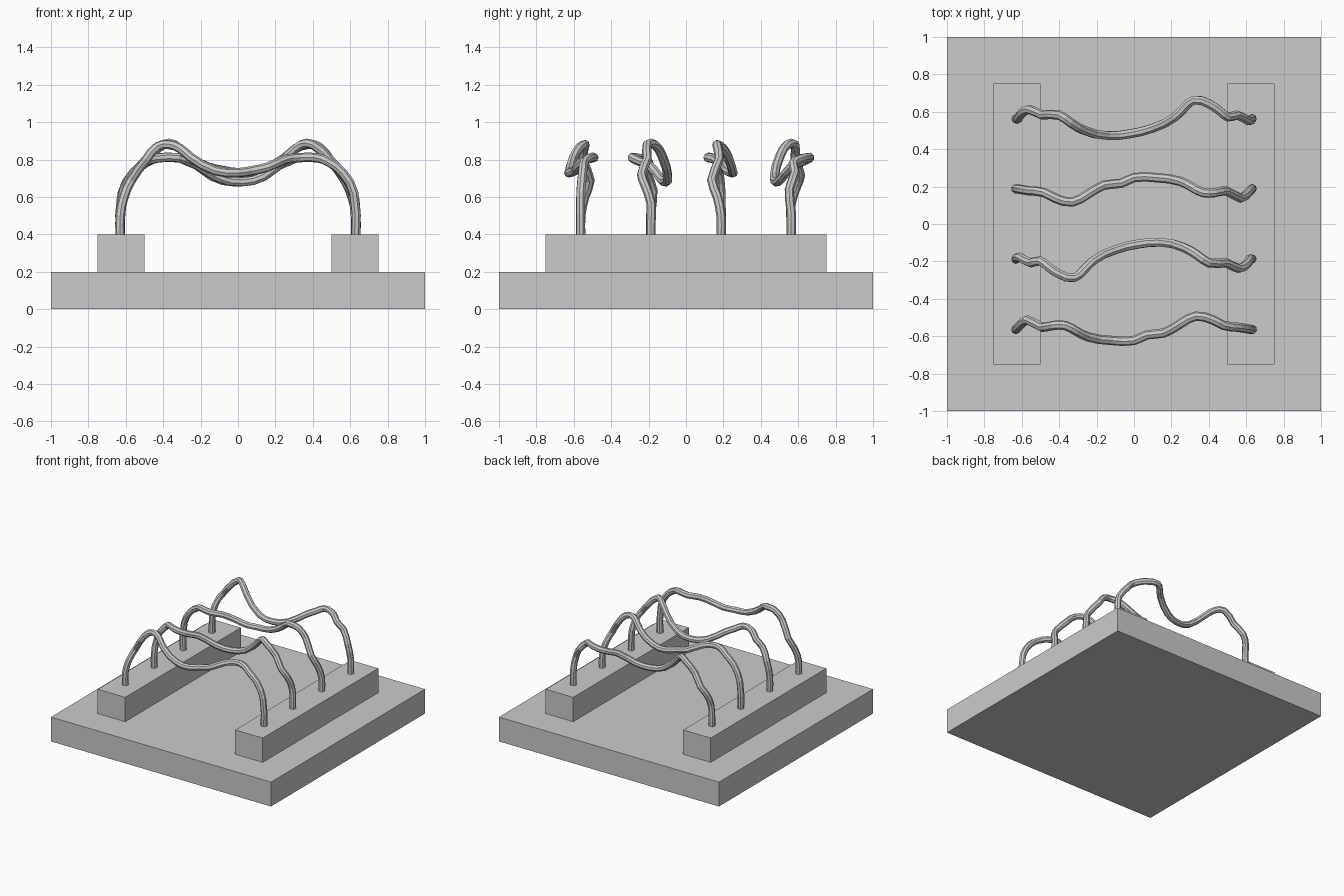
import bpy
import math

default_cube = bpy.data.objects.get("Cube")
if default_cube:
    bpy.data.objects.remove(default_cube, do_unlink=True)

# One plain grey for every part
grey = bpy.data.materials.new("plain_grey")
grey.use_nodes = True
grey_value = (0.6, 0.6, 0.6, 1)
grey.diffuse_color = grey_value
shader = next(n for n in grey.node_tree.nodes if n.type == 'BSDF_PRINCIPLED')
shader.inputs["Base Color"].default_value = grey_value


def add_block(name, centre, size):
    """Plain box given by its centre and full dimensions."""
    bpy.ops.mesh.primitive_cube_add(size=1, location=centre)
    block = bpy.context.active_object
    block.name = name
    block.scale = size
    bpy.ops.object.transform_apply(location=False, rotation=False, scale=True)
    block.data.materials.append(grey)
    return block


def make_rod_mesh(name, path):
    """Sweep an eight-sided section along a smooth path and return the mesh."""
    curve = bpy.data.curves.new(name + "_path", 'CURVE')
    curve.dimensions = '3D'
    curve.bevel_depth = 0.025
    curve.bevel_resolution = 2
    curve.resolution_u = 2
    curve.use_fill_caps = True
    spline = curve.splines.new('BEZIER')
    spline.bezier_points.add(len(path) - 1)
    for point, position in zip(spline.bezier_points, path):
        point.co = position
        point.handle_left_type = point.handle_right_type = 'AUTO'
    holder = bpy.data.objects.new(name + "_holder", curve)
    bpy.context.collection.objects.link(holder)
    bpy.context.view_layer.update()
    graph = bpy.context.evaluated_depsgraph_get()
    mesh = bpy.data.meshes.new_from_object(holder.evaluated_get(graph))
    bpy.data.objects.remove(holder, do_unlink=True)
    mesh.name = name
    mesh.materials.clear()
    mesh.materials.append(grey)
    for face in mesh.polygons:
        face.use_smooth = False
        face.material_index = 0
    return mesh


def place_rod(name, mesh, y, turned):
    """Stand a rod across the rails, optionally turned end for end."""
    rod = bpy.data.objects.new(name, mesh)
    rod.location.y = y
    rod.rotation_euler.z = math.pi if turned else 0
    bpy.context.collection.objects.link(rod)


# Base slab and the two rails
add_block("base_slab", (0, 0, 0.1), (2, 2, 0.2))
for side, sign in (("left", 1), ("right", -1)):
    add_block(side + "_rail", (sign * 0.625, 0, 0.3), (0.25, 1.5, 0.2))

# Bent rod with the deep sag
deep_path = [
    (-.63, 0, .39), (-.63, 0, .46), (-.62, 0, .57), (-.6, .03, .66),
    (-.56, .05, .72), (-.49, .02, .8), (-.4, .02, .88), (-.34, -.02, .88),
    (-.27, -.06, .82), (-.14, -.09, .71), (-.02, -.08, .68), (.1, -.05, .7),
    (.22, .01, .77), (.27, .06, .79), (.32, .1, .81), (.4, .08, .81),
    (.46, .04, .8), (.5, .01, .78), (.55, .02, .73), (.61, -.01, .64),
    (.63, 0, .52), (.63, 0, .39)]

# Bent rod with the shallow sag
shallow_path = [
    (-.63, 0, .39), (-.63, 0, .5), (-.61, .02, .6), (-.57, .05, .69),
    (-.49, .01, .8), (-.43, .02, .87), (-.37, .02, .88), (-.31, -.01, .86),
    (-.25, -.04, .81), (-.12, -.06, .74), (0, -.06, .73), (.07, -.03, .74),
    (.16, -.02, .76), (.25, .03, .8), (.33, .07, .81), (.42, .05, .81),
    (.48, .02, .79), (.56, .01, .73), (.62, 0, .62), (.63, 0, .39)]

deep_rod = make_rod_mesh("deep_rod", deep_path)
shallow_rod = make_rod_mesh("shallow_rod", shallow_path)

# Four rods in a row, the middle two turned around
spacing = 0.375
place_rod("front_rod", shallow_rod, -1.5 * spacing, False)
place_rod("front_middle_rod", deep_rod, -0.5 * spacing, True)
place_rod("back_middle_rod", shallow_rod, 0.5 * spacing, True)
place_rod("back_rod", deep_rod, 1.5 * spacing, False)
